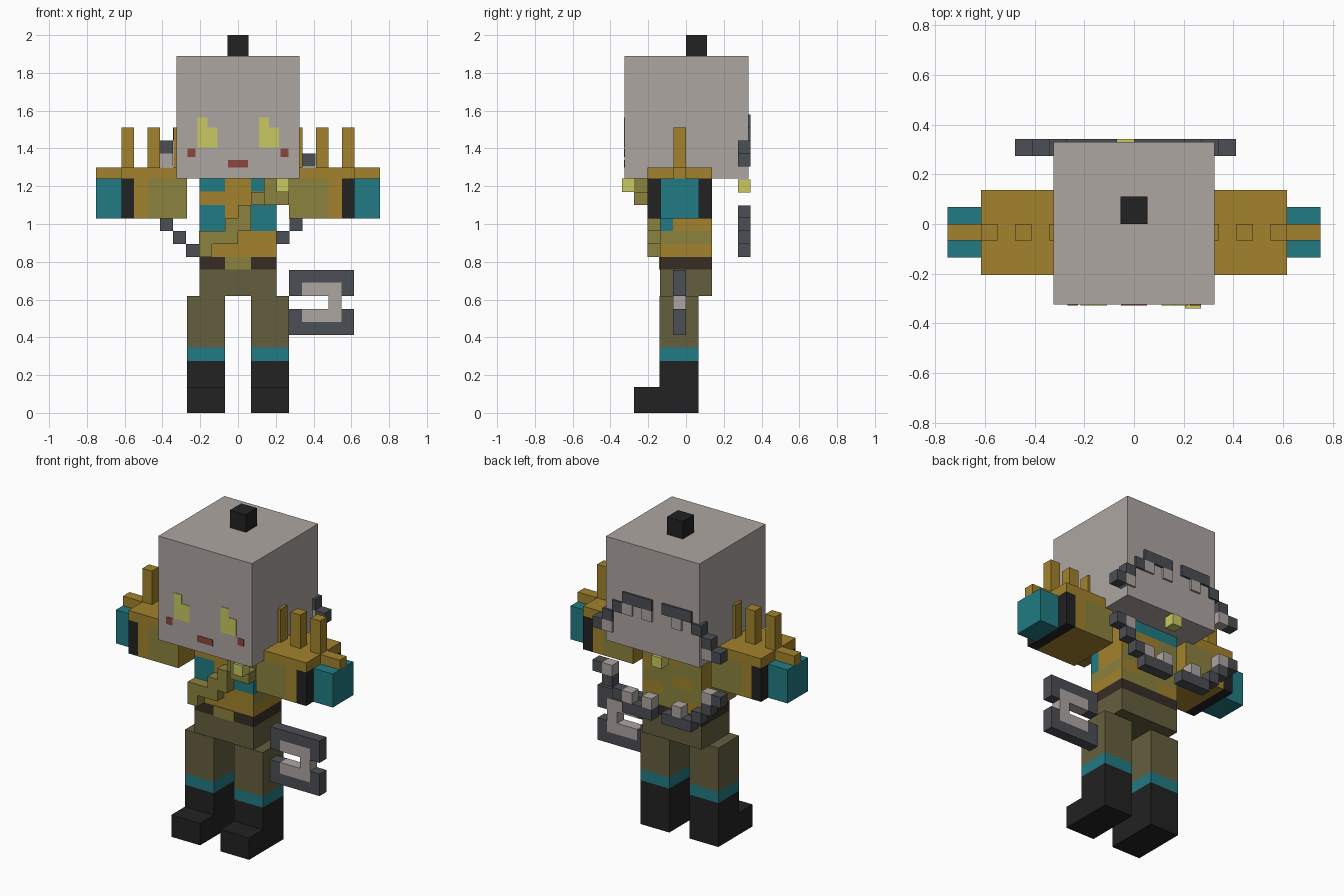
import bpy, bmesh

if "Cube" in bpy.data.objects:
    bpy.data.objects.remove(bpy.data.objects["Cube"])

V = 0.0685  # block size

def srgb(*c):
    return [((v / 255 + 0.055) / 1.055) ** 2.4 for v in c] + [1.0]

COLOURS = {
    "pale_grey": srgb(174, 166, 162), "ochre": srgb(162, 130, 44),
    "teal": srgb(33, 123, 131), "olive": srgb(140, 130, 62),
    "drab": srgb(100, 94, 62), "black": srgb(34, 34, 34),
    "slate": srgb(75, 78, 83), "brown": srgb(55, 45, 36),
    "yellow": srgb(202, 202, 98), "rust": srgb(140, 70, 62)}
MATS = {}
for n, c in COLOURS.items():
    MATS[n] = bpy.data.materials.new(n)
    MATS[n].diffuse_color = c

def add_box(bm, x0, x1, y0, y1, z0, z1):
    vs = bmesh.ops.create_cube(bm, size=1)["verts"]
    for v in vs:
        v.co.x = x1 if v.co.x > 0 else x0
        v.co.y = y1 if v.co.y > 0 else y0
        v.co.z = z1 if v.co.z > 0 else z0

def boxes(name, colours, items, mirror=False, rule=None):
    """One object from boxes; rule(centre, normal) picks a colour index."""
    if isinstance(colours, str):
        colours = [colours]
    bm = bmesh.new()
    for b in items:
        add_box(bm, *b)
        if mirror:
            add_box(bm, -b[1], -b[0], *b[2:])
    bm.normal_update()
    if rule:
        for f in bm.faces:
            f.material_index = rule(f.calc_center_median(), f.normal)
    me = bpy.data.meshes.new(name)
    bm.to_mesh(me)
    bm.free()
    for c in colours:
        me.materials.append(MATS[c])
    ob = bpy.data.objects.new(name, me)
    bpy.context.collection.objects.link(ob)
    return ob

# Head, topknot and painted face
boxes("head", "pale_grey", [(-.325, .325, -.325, .33, 1.24, 1.89)])
boxes("topknot", "black", [(-.055, .055, 0, .11, 1.89, 2.0)])
F = (-.328, -.32)
boxes("eyes", "yellow", [b for x in (-.215, .11) for b in (
    (x, x + .053, *F, 1.405, 1.565), (x + .053, x + .107, *F, 1.405, 1.51))])
boxes("cheeks", "rust", [(.225, .268, *F, 1.355, 1.4)], mirror=True)
boxes("mouth", "rust", [(-.053, .053, *F, 1.3, 1.34)])

# Legs and boots
boxes("trouser_legs", "drab", [(.07, .27, -.14, .065, .345, .62)], mirror=True)
boxes("leg_bands", "teal", [(.07, .27, -.14, .065, .275, .345)], mirror=True)
boxes("boots", "black", [(.07, .27, -.14, .065, 0, .275),
                         (.07, .27, -.275, -.14, 0, .137)], mirror=True)
boxes("hips", "drab", [(-.205, .205, -.137, .137, .62, .76)])
boxes("belt", "brown", [(-.205, .205, -.137, .137, .76, .825)])
boxes("buckle", "olive", [(-.07, .07, -.142, -.13, .76, .825)])

# Torso of blocks, coloured by row and side: 0 ochre, 1 teal, 2 olive
def torso_rule(c, n):
    row = int((c.z - .825) / .069)
    col = int((c.x + .205) / .0684)
    if n.y > .5:                              # back
        if row == 5:
            return 1
        return 0 if (row * 2 + col * 3) % 7 in (0, 3) else 2
    if n.y < -.5:                             # chest
        if row in (2, 3, 5) and col not in (2, 3):
            return 1
        return 2 if row == 1 and col in (1, 2) else 0
    if abs(n.x) > .5:                         # flanks
        if row == 1:
            return 2
        return 1 if row in (2, 3, 5) and c.y < -.07 else 0
    return 0

torso = boxes("torso", ["ochre", "teal", "olive"], [
    (-.205, .205, -.137, .137, .825, 1.24)])
bm = bmesh.new()
bm.from_mesh(torso.data)
for axis, start, step, count in ((0, -.205, .0683, 6), (1, -.137, .0685, 4),
                                 (2, .825, .0692, 6)):
    no = [0, 0, 0]
    no[axis] = 1
    for i in range(1, count):
        co = [0, 0, 0]
        co[axis] = start + i * step
        bmesh.ops.bisect_plane(bm, geom=bm.verts[:] + bm.edges[:] + bm.faces[:],
                               plane_co=co, plane_no=no)
bm.normal_update()
for f in bm.faces:
    f.material_index = torso_rule(f.calc_center_median(), f.normal)
bm.to_mesh(torso.data)
bm.free()

# Stepped sash across the chest with a shoulder clasp
sash = [(-3, 0, 2), (-2, 1, 1), (-1, 1, 2), (0, 2, 2), (1, 4, 1), (2, 4, 1)]
boxes("sash", "olive", [(i * V, (i + 1) * V, -.205, -.137, .825 + j * .069,
                         .825 + (j + h) * .069) for i, j, h in sash])
boxes("clasp", "olive", [(.137, .27, -.275, -.205, 1.1, 1.17),
                         (.137, .205, -.275, -.205, 1.17, 1.24)])
boxes("clasp_gem", "yellow", [(.205, .27, -.34, -.27, 1.17, 1.24)])

# Arms: sleeve, cuff, hand
boxes("sleeves", ["ochre", "olive"], [(.27, .478, -.205, .137, 1.03, 1.24),
                                      (.478, .55, -.205, .137, 1.03, 1.24)],
      mirror=True, rule=lambda c, n: int(abs(n.y) > .5 and abs(c.x) < .45))
boxes("cuffs", "black", [(.55, .617, -.205, .137, 1.03, 1.24)], mirror=True)
boxes("hands", "teal", [(.617, .752, -.135, .068, 1.03, 1.24)], mirror=True)

# Shoulder guards with ridge and spikes
boxes("shoulder_guards", "ochre", [(.27, .617, -.205, .137, 1.24, 1.3),
                                   (.617, .752, -.066, 0, 1.24, 1.3)], mirror=True)
boxes("shoulder_spikes", "ochre", [(x, x + .067, -.066, 0, 1.3, 1.51)
                                   for x in (.275, .412, .55)], mirror=True)

# Back ring of blocks, with inner studs and a centre gem
def ring_cell(i, j):
    x, z = -.035 + (i - .5) * V, .825 + j * V
    return (x, x + V, .274, .342, z, z + V)

half = [(1, 0), (2, 0), (3, 0), (4, 1), (5, 2), (6, 3)]
ring = [(s * i, k) for i, j in half for s in (-1, 1) for k in (j, 10 - j)]
boxes("back_ring", "slate", [ring_cell(*c) for c in ring])
studs = [(i, j) for i in (3, 1, -2) for j in (1, 9)]
studs += [(i, j) for i in (-5, 5) for j in (3, 7)]
boxes("ring_studs", "pale_grey", [ring_cell(*c) for c in studs])
boxes("ring_gem", "yellow", [ring_cell(0, 5)])

# Hip emblem: two slate brackets around a pale hook
Y = (-.068, 0)
boxes("emblem_brackets", "slate", [
    (.27, .613, *Y, .69, .757), (.27, .34, *Y, .62, .69), (.547, .613, *Y, .62, .69),
    (.27, .613, *Y, .412, .48), (.27, .34, *Y, .48, .55), (.547, .613, *Y, .48, .55)])
boxes("emblem_hook", "pale_grey", [
    (.34, .547, *Y, .62, .69), (.34, .547, *Y, .48, .55), (.478, .547, *Y, .55, .62)])

for m in bpy.data.materials:
    if m.users and not m.is_grease_pencil:
        m.use_nodes = True
        m.node_tree.nodes["Principled BSDF"].inputs["Base Color"].default_value = m.diffuse_color
